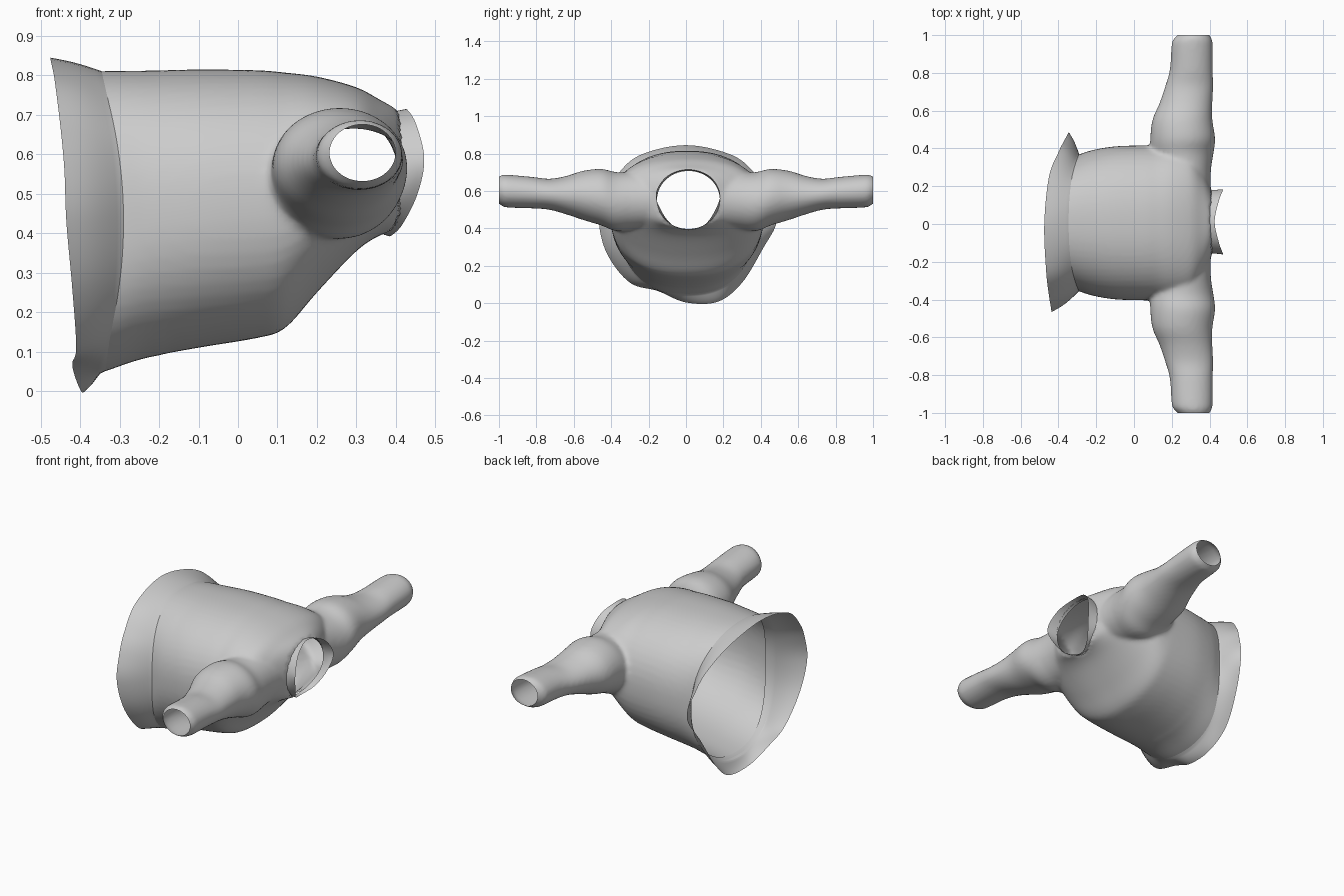
import bpy, bmesh, math
from mathutils import Vector

if "Cube" in bpy.data.objects:
    bpy.data.objects.remove(bpy.data.objects["Cube"])


def spline(pts, steps, closed=False):
    """Catmull-Rom samples through points of any dimension."""
    n, out = len(pts), []
    get = (lambda i: pts[i % n]) if closed else (lambda i: pts[max(0, min(n - 1, i))])
    for i in range(n if closed else n - 1):
        for k in range(steps):
            t = k / steps
            out.append([0.5 * (2 * b + (c - a) * t + (2 * a - 5 * b + 4 * c - d) * t * t
                               + (3 * b - a - 3 * c + d) * t ** 3)
                        for a, b, c, d in zip(get(i - 1), get(i), get(i + 1), get(i + 2))])
    if not closed:
        out.append(list(pts[-1]))
    return out


def oval(ang, a, b, n):
    c, s = math.cos(ang), math.sin(ang)
    r = ((abs(c) / a) ** n + (abs(s) / b) ** n) ** (-1 / n)
    return r * c, r * s


def loft(name, rings, capped=False):
    bm = bmesh.new()
    rows = [[bm.verts.new(p) for p in ring] for ring in rings]
    n = len(rows[0])
    for r0, r1 in zip(rows, rows[1:]):
        for i in range(n):
            bm.faces.new((r0[i], r0[(i + 1) % n], r1[(i + 1) % n], r1[i]))
    if capped:
        bm.faces.new(rows[0])
        bm.faces.new(rows[-1])
    bmesh.ops.recalc_face_normals(bm, faces=bm.faces)
    for f in bm.faces:
        f.smooth = True
    me = bpy.data.meshes.new(name)
    bm.to_mesh(me)
    bm.free()
    ob = bpy.data.objects.new(name, me)
    bpy.context.collection.objects.link(ob)
    return ob


N = 64
ANG = [2 * math.pi * i / N for i in range(N)]

# Torso: x, half width, bottom z, top z
torso = [(-.36, .35, .025, .80), (-.30, .36, .04, .81), (-.22, .385, .085, .812),
         (-.10, .405, .11, .815), (.05, .41, .135, .813), (.12, .41, .16, .807),
         (.20, .41, .25, .797), (.30, .38, .355, .77), (.36, .29, .395, .738),
         (.40, .20, .405, .715), (.42, .15, .43, .69)]
rings = []
for x, w, lo, hi in spline(torso, 4):
    ring = [oval(a, w, (hi - lo) / 2, 2.3) for a in ANG]
    rings.append([(x, y + .006, z + (hi + lo) / 2) for y, z in ring])
body = loft("garment_body", rings, True)

# Sleeves: one tube running cuff to cuff; y, x range, z range
half = [(0, .20, .41, .43, .69), (.25, .13, .405, .40, .70), (.37, .088, .42, .385, .70),
        (.45, .086, .43, .415, .718), (.55, .097, .415, .445, .708), (.64, .135, .415, .475, .68),
        (.73, .165, .42, .50, .665), (.82, .19, .417, .507, .675), (.96, .20, .417, .512, .687),
        (.99, .222, .405, .525, .682), (1.02, .25, .39, .545, .665)]
full = [(-s[0],) + s[1:] for s in reversed(half[1:])] + half
rings = []
for y, x0, x1, z0, z1 in spline(full, 3):
    ring = [oval(a, (x1 - x0) / 2, (z1 - z0) / 2, 2.0) for a in ANG]
    rings.append([(x + (x0 + x1) / 2, y, z + (z0 + z1) / 2) for x, z in ring])
tube = loft("sleeve_tube", rings, True)
tube.hide_render = True

# Merge torso and sleeves into one soft skin
m = body.modifiers.new("join", 'BOOLEAN')
m.operation, m.object, m.solver = 'UNION', tube, 'EXACT'
m = body.modifiers.new("skin", 'REMESH')
m.mode, m.voxel_size = 'VOXEL', 0.012
m = body.modifiers.new("soften", 'SMOOTH')
m.factor, m.iterations = 0.5, 6
dg = bpy.context.evaluated_depsgraph_get()
skin = bpy.data.meshes.new_from_object(body.evaluated_get(dg))
body.modifiers.clear()
bpy.data.objects.remove(tube)

# Open the waist, cuffs and neck
bm = bmesh.new()
bm.from_mesh(skin)
for co, no in (((-.29, 0, 0), (-1, 0, 0)), ((0, 1, 0), (0, 1, 0)), ((0, -1, 0), (0, -1, 0))):
    bmesh.ops.bisect_plane(bm, geom=bm.verts[:] + bm.edges[:] + bm.faces[:],
                           plane_co=co, plane_no=no, clear_outer=True)
NY, NZ, RY, RZ = .013, .552, .168, .155


def neck_r(v):
    return math.hypot((v.co.y - NY) / RY, (v.co.z - NZ) / RZ)


bmesh.ops.delete(bm, geom=[v for v in bm.verts if v.co.x > .3 and neck_r(v) < 1], context='VERTS')
for v in bm.verts:
    if v.is_boundary and v.co.x > .3 and abs(v.co.y) < .3:
        r = neck_r(v)
        v.co.y = NY + (v.co.y - NY) / r
        v.co.z = NZ + (v.co.z - NZ) / r
# Flat caps left at the tube ends
caps = [v for v in bm.verts if abs(v.co.y) > .985
        and math.hypot((v.co.x - .32) / .068, (v.co.z - .605) / .06) < 1]
bmesh.ops.delete(bm, geom=caps, context='VERTS')


def seam_shift(z):
    return .06 * min(1.2, ((z - .43) / .38) ** 2)


for v in bm.verts:
    if v.co.x < -.2:
        v.co.x -= (-.2 - v.co.x) / .09 * seam_shift(v.co.z)
for f in bm.faces:
    f.smooth = True
bm.to_mesh(skin)
bm.free()
body.data = skin

# Flared waistband with a tucked seam: free edge as x, y, z
edge = [(-.345, .485, .44), (-.37, .44, .58), (-.40, .38, .68), (-.45, .25, .79),
        (-.475, 0, .845), (-.465, -.25, .79), (-.45, -.38, .67), (-.44, -.44, .56),
        (-.435, -.465, .43), (-.42, -.42, .26), (-.41, -.30, .11), (-.42, -.15, .065),
        (-.40, 0, .004), (-.39, .17, .008), (-.40, .30, .11), (-.38, .41, .29)]
outer = [Vector(p) for p in spline(edge, 8, True)]
inner = []
for p in outer:
    y, z = oval(math.atan2(p.z - .43, p.y), .358, .384, 2.3)
    inner.append(Vector((-.288 - seam_shift(z + .43), y + .006, z + .428)))
rings = [[(p.x + .03, p.y * .97, .43 + (p.z - .43) * .96) for p in inner]]
for k in range(9):
    t = k / 8
    flare = t + .10 * math.sin(math.pi * t)
    rings.append([(a.x + (b.x - a.x) * t, a.y + (b.y - a.y) * flare, a.z + (b.z - a.z) * flare)
                  for a, b in zip(inner, outer)])
loft("waistband", rings)

# Stand-up collar: free edge, with its base on the neck opening
edge = [(.472, .182, .59), (.45, .125, .68), (.427, .012, .715), (.45, -.10, .68),
        (.472, -.16, .59), (.455, -.135, .50), (.415, -.075, .42), (.385, .013, .392),
        (.415, .10, .42), (.455, .157, .50)]
outer = [Vector(p) for p in spline(edge, 8, True)]
inner = []
for p in outer:
    y, z = oval(math.atan2(p.z - NZ, p.y - NY), RY, RZ, 2)
    s = z / RZ
    inner.append(Vector((.408 - (.022 if s > 0 else .04) * s * s, y + NY, z + NZ)))
loft("collar", [[a.lerp(b, k / 4) for a, b in zip(inner, outer)] for k in range(5)])
